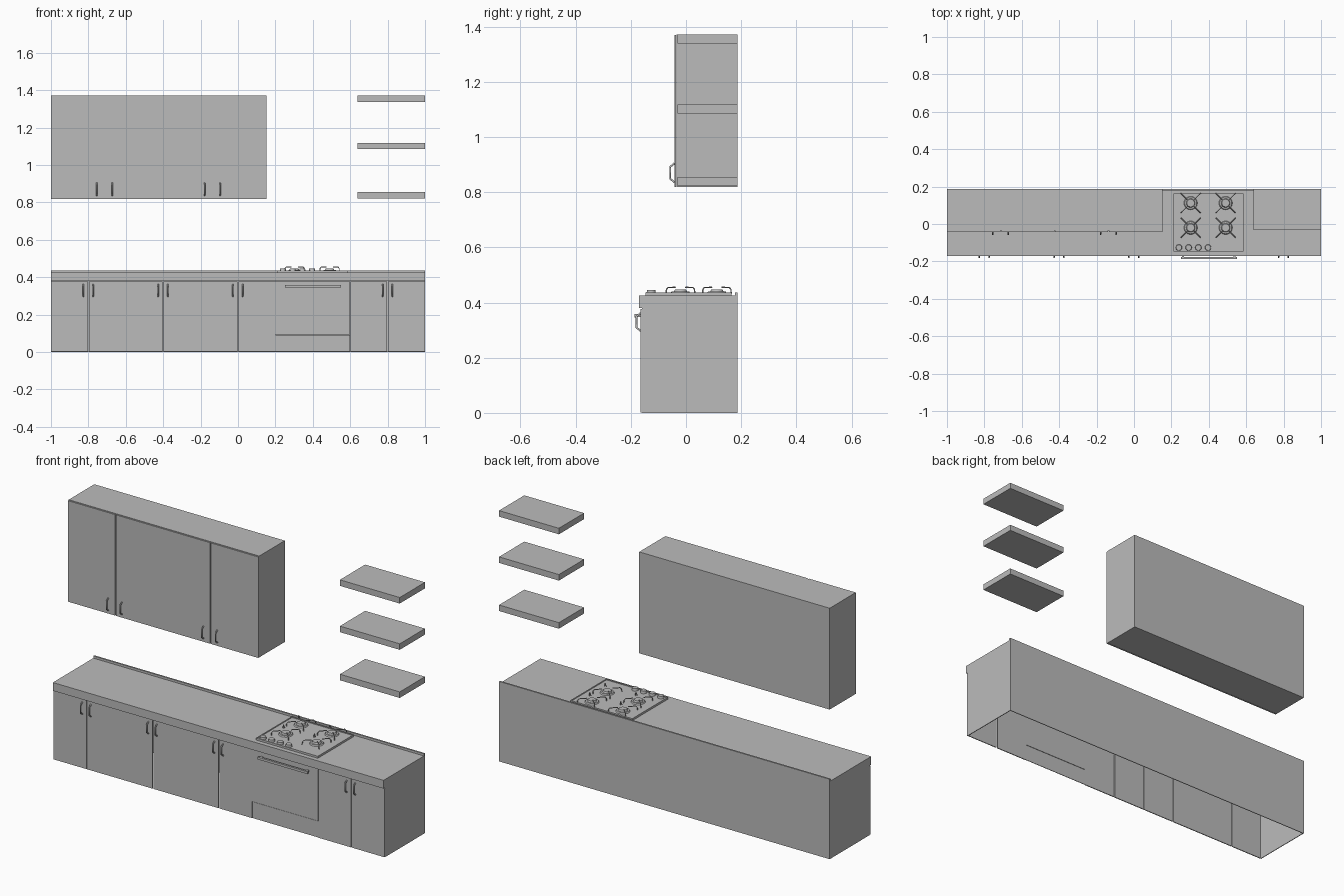
import bpy
import bmesh
import math
from mathutils import Vector

cube = bpy.data.objects.get("Cube")
if cube:
    bpy.data.objects.remove(cube, do_unlink=True)

grey = bpy.data.materials.new("plain grey")
grey.use_nodes = True
COLOUR = (0.5, 0.5, 0.5, 1)
grey.diffuse_color = COLOUR
grey.node_tree.nodes["Principled BSDF"].inputs["Base Color"].default_value = COLOUR


def link(name, data):
    obj = bpy.data.objects.new(name, data)
    data.materials.append(grey)
    bpy.context.collection.objects.link(obj)
    return obj


def box(name, x, y, z):
    """Box from three (low, high) ranges."""
    bm = bmesh.new()
    bmesh.ops.create_cube(bm, size=1)
    for v in bm.verts:
        v.co = Vector([r[0] if c < 0 else r[1] for c, r in zip(v.co, (x, y, z))])
    mesh = bpy.data.meshes.new(name)
    bm.to_mesh(mesh)
    bm.free()
    return link(name, mesh)


def disc(name, x, y, z, radius, height, top=1.0, sides=24):
    """Upright round part standing on z."""
    bm = bmesh.new()
    bmesh.ops.create_cone(bm, cap_ends=True, segments=sides, radius1=radius,
                          radius2=radius * top, depth=height)
    bmesh.ops.translate(bm, verts=bm.verts, vec=(x, y, z + height / 2))
    for f in bm.faces:
        f.smooth = len(f.verts) == 4
    for e in bm.edges:
        e.smooth = all(f.smooth for f in e.link_faces)
    mesh = bpy.data.meshes.new(name)
    bm.to_mesh(mesh)
    bm.free()
    return link(name, mesh)


def rods(name, paths, radius):
    """Round bars following one or more paths."""
    curve = bpy.data.curves.new(name, "CURVE")
    curve.dimensions = "3D"
    curve.bevel_depth = radius
    curve.bevel_resolution = 1
    curve.use_fill_caps = True
    for path in paths:
        spline = curve.splines.new("POLY")
        spline.points.add(len(path) - 1)
        for point, co in zip(spline.points, path):
            point.co = (*co, 1)
    return link(name, curve)


def pull(name, x, y, low, high):
    """Upright C-shaped door handle."""
    out = y - 0.015
    rods(name, [[(x, y, low), (x, out, low + 0.012),
                 (x, out, high - 0.012), (x, y, high)]], 0.004)


BACK, FRONT = 0.187, -0.159
DOOR = (-0.164, FRONT)
GAP = 0.0025

# Base cabinet: thin shell, open underneath
for side, sign in (("left", 1), ("right", -1)):
    box(f"base_{side}_end", sorted((sign, sign * 0.996)), (FRONT, BACK), (0, 0.38))
box("base_back", (-0.996, 0.996), (BACK - 0.004, BACK), (0, 0.38))

# Base doors, with wide joints only where a pair of handles meets
edges = [-1, -0.8, -0.4, -0.2, 0, 0.2, 0.6, 0.8, 1]
wide = (-0.8, -0.4, 0, 0.8)
for i, (a, b) in enumerate(zip(edges, edges[1:])):
    low = 0.002
    if a == 0.2:
        low = 0.093
        box("oven_drawer", (a + 0.001, b - 0.001), (DOOR[0] + 0.002, FRONT), (0.002, 0.091))
    ga, gb = [GAP if e in wide else 0.0006 if abs(e) < 1 else 0 for e in (a, b)]
    name = "oven_door" if a == 0.2 else f"base_door_{i}"
    box(name, (a + ga, b - gb), DOOR, (low, 0.377))
for i, x in enumerate(wide):
    for side in (-0.027, 0.025):
        pull(f"base_handle_{i}", x + side, DOOR[0], 0.297, 0.362)

# Oven handle: flat bar on two posts
box("oven_handle_bar", (0.25, 0.55), (-0.187, -0.176), (0.345, 0.358))
for x in (0.262, 0.538):
    box("oven_handle_post", (x - 0.005, x + 0.005), (-0.178, DOOR[0]), (0.347, 0.356))

# Worktop with raised rear lip
TOP = 0.425
box("worktop", (-1, 1), (-0.171, BACK - 0.009), (0.38, TOP))
box("worktop_rear_lip", (-1, 1), (BACK - 0.009, BACK), (0.38, 0.437))

# Hob plate, raised rim, knobs
HOB = 0.433
box("hob_plate", (0.21, 0.585), (-0.146, 0.164), (TOP, HOB))
for x in ((0.21, 0.216), (0.579, 0.585)):
    box("hob_side_rim", x, (-0.146, 0.164), (HOB, HOB + 0.003))
for y in ((-0.146, -0.140), (0.158, 0.164)):
    box("hob_end_rim", (0.216, 0.579), y, (HOB, HOB + 0.003))
for i in range(4):
    disc(f"hob_knob_{i}", 0.24 + i * 0.052, -0.126, HOB, 0.017, 0.013, 0.88)

# Burners, each with four bent diagonal grate arms
for x in (0.303, 0.49):
    for y in (-0.02, 0.112):
        disc("burner_base", x, y, HOB, 0.036, 0.006, 0.9)
        disc("burner_cap", x, y, HOB + 0.006, 0.024, 0.008, 0.85)
        arms = []
        for k in range(4):
            angle = math.radians(45 + 90 * k)
            dx, dy = math.cos(angle), math.sin(angle)
            arms.append([(x + r * dx, y + r * dy, z) for r, z in
                         ((0.073, HOB), (0.072, 0.447), (0.064, 0.455), (0.026, 0.455))])
        rods("burner_grate", arms, 0.0025)

# Wall cabinet with four doors
LOW, HIGH = 0.818, 1.372
WALL_FRONT = -0.034
box("wall_cabinet", (-1, 0.152), (WALL_FRONT, BACK), (LOW, HIGH))
width = 1.152 / 4
for i in range(4):
    a = -1 + i * width
    left = GAP if i in (1, 3) else 0.0006 * (i > 0)
    right = GAP if i in (0, 2) else 0.0006 * (i < 3)
    box(f"wall_door_{i}", (a + left, a + width - right),
        (-0.042, WALL_FRONT - 0.002), (LOW, HIGH - 0.002))
for seam in (-1 + width, -1 + 3 * width):
    for side in (-0.043, 0.04):
        pull("wall_handle", seam + side, -0.042, 0.836, 0.904)

# Open shelves
for i, z in enumerate((0.822, 1.085, 1.338)):
    box(f"shelf_{i}", (0.638, 1), (-0.031, BACK), (z, z + 0.033))
